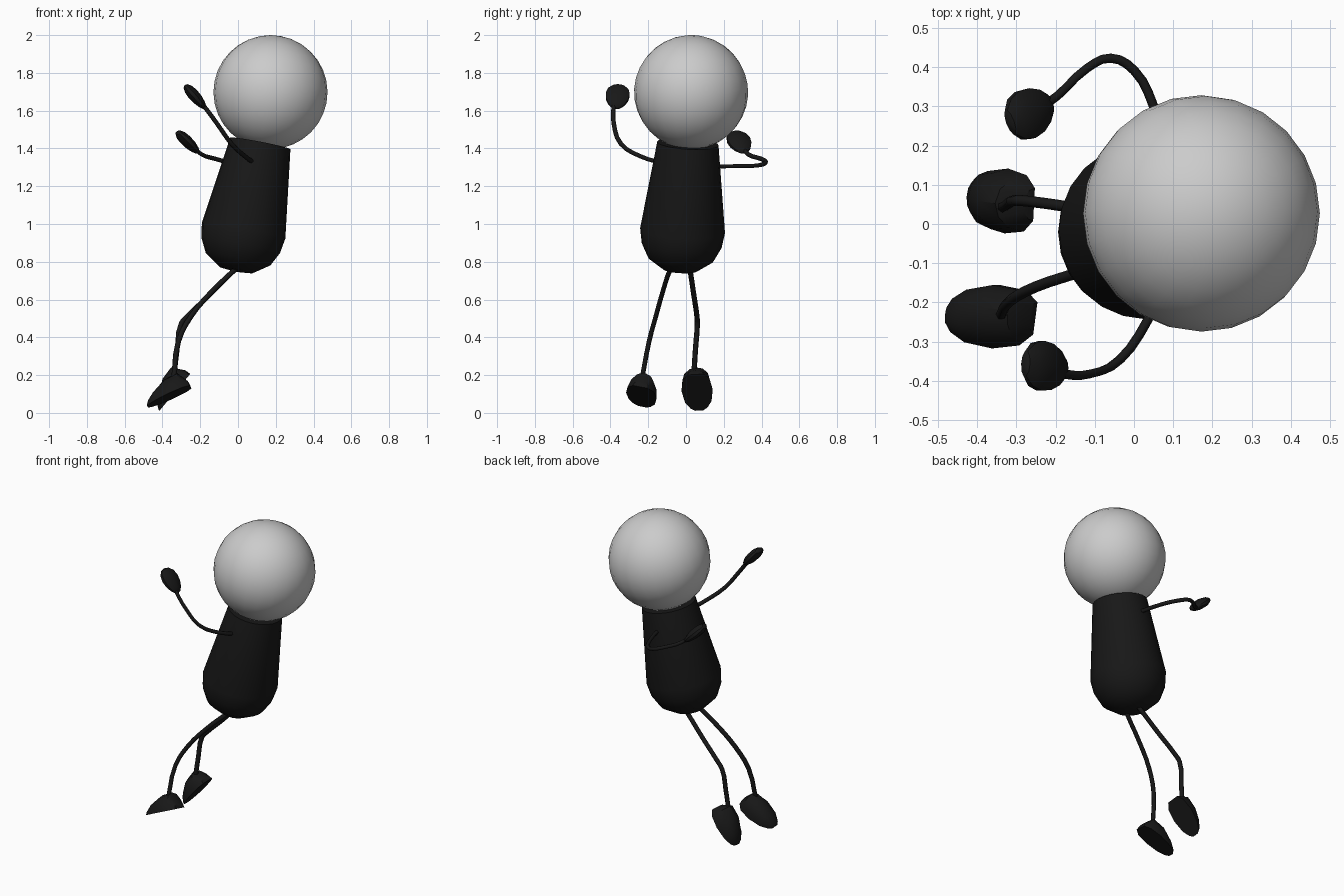
import bpy, bmesh, math
from mathutils import Vector, Matrix

if "Cube" in bpy.data.objects:
    bpy.data.objects.remove(bpy.data.objects["Cube"])

black = bpy.data.materials.new("black")
black.diffuse_color = (0.009, 0.009, 0.009, 1)
black.use_nodes = True
black.node_tree.nodes["Principled BSDF"].inputs["Base Color"].default_value = black.diffuse_color


def frame(origin, forward, side):
    """Matrix with local z along forward and local x as near to side as possible."""
    z = Vector(forward).normalized()
    x = Vector(side)
    x = (x - z * x.dot(z)).normalized()
    m = Matrix((x, z.cross(x), z)).transposed().to_4x4()
    return Matrix.Translation(origin) @ m


def finish(name, bm, matrix, mat=None, angle=35):
    bmesh.ops.recalc_face_normals(bm, faces=bm.faces)
    mesh = bpy.data.meshes.new(name)
    bm.to_mesh(mesh)
    bm.free()
    mesh.transform(matrix)
    ob = bpy.data.objects.new(name, mesh)
    bpy.context.collection.objects.link(ob)
    if mat:
        mesh.materials.append(mat)
    bpy.ops.object.select_all(action='DESELECT')
    ob.select_set(True)
    bpy.context.view_layer.objects.active = ob
    bpy.ops.object.shade_smooth_by_angle(angle=math.radians(angle))
    return ob


def loft(rings):
    """Skin closed rings of points and cap both ends."""
    bm = bmesh.new()
    loops = [[bm.verts.new(p) for p in ring] for ring in rings]
    n = len(loops[0])
    for a, b in zip(loops, loops[1:]):
        for i in range(n):
            j = (i + 1) % n
            bm.faces.new((a[i], a[j], b[j], b[i]))
    bm.faces.new(loops[0])
    bm.faces.new(loops[-1])
    return bm


def circle(r, z, n=24):
    return [(r * math.cos(2 * math.pi * i / n), r * math.sin(2 * math.pi * i / n), z)
            for i in range(n)]


def limb(name, points, radius):
    cu = bpy.data.curves.new(name, 'CURVE')
    cu.dimensions = '3D'
    cu.bevel_depth = radius
    cu.bevel_resolution = 1
    cu.resolution_u = 3
    cu.use_fill_caps = True
    sp = cu.splines.new('BEZIER')
    sp.bezier_points.add(len(points) - 1)
    for bp, p in zip(sp.bezier_points, points):
        bp.co = p
        bp.handle_left_type = bp.handle_right_type = 'AUTO'
    cu.materials.append(black)
    ob = bpy.data.objects.new(name, cu)
    bpy.context.collection.objects.link(ob)
    bpy.ops.object.select_all(action='DESELECT')
    ob.select_set(True)
    bpy.context.view_layer.objects.active = ob
    bpy.ops.object.convert(target='MESH')


def hand(name, centre, forward, side):
    bm = bmesh.new()
    bmesh.ops.create_uvsphere(bm, u_segments=10, v_segments=7, radius=1)
    for v in bm.verts:
        taper = 1 + 0.18 * v.co.z  # narrower at the wrist
        v.co = (v.co.x * 0.066 * taper, v.co.y * 0.03 * taper, v.co.z * 0.085)
    finish(name, bm, frame(centre, forward, side), black)


def foot(name, centre, toe, side):
    # half-oval sections from heel to toe: position, half width, height
    sections = [(-0.125, 0.042, 0.035), (-0.09, 0.072, 0.1), (-0.015, 0.083, 0.096),
                (0.065, 0.07, 0.06), (0.108, 0.045, 0.03), (0.125, 0.022, 0.008)]
    rings = [[(w * math.cos(math.pi * i / 6), h * math.sin(math.pi * i / 6), t)
              for i in range(7)] for t, w, h in sections]
    finish(name, loft(rings), frame(centre, toe, side), black)


# body: leaning tapered barrel with rounded bottom
axis = Vector((0.188, 0.06, 0.98))
profile = [(0.1625, 0), (0.225, -0.47), (0.212, -0.55), (0.174, -0.625), (0.09, -0.683), (0.03, -0.69)]
finish("body", loft([circle(r, z) for r, z in profile]),
       frame((0.118, 0.01, 1.426), axis, (1, 0, 0)), black, 50)

# head
bm = bmesh.new()
bmesh.ops.create_uvsphere(bm, u_segments=24, v_segments=16, radius=0.302)
finish("head", bm, frame((0.172, 0.027, 1.698), axis, (1, 0, 0)))

# arms and hands
limb("front_arm", [(0.09, -0.12, 1.32), (0.035, -0.245, 1.36), (-0.035, -0.345, 1.425),
                   (-0.11, -0.382, 1.53), (-0.177, -0.383, 1.62), (-0.22, -0.37, 1.67)], 0.012)
limb("back_arm", [(0.1, 0.12, 1.305), (0.05, 0.3, 1.307), (0, 0.392, 1.312), (-0.06, 0.423, 1.328),
                  (-0.12, 0.397, 1.345), (-0.195, 0.327, 1.37), (-0.25, 0.29, 1.42)], 0.012)
hand("front_hand", (-0.226, -0.363, 1.673), (-0.06, 0.008, 0.068), (0, 1, 0))
hand("back_hand", (-0.265, 0.284, 1.432), (-0.063, -0.03, 0.064), (0, 1, -0.2))

# legs and feet
limb("front_leg", [(0.03, -0.06, 0.8), (-0.02, -0.085, 0.755), (-0.145, -0.125, 0.635),
                   (-0.25, -0.16, 0.51), (-0.315, -0.195, 0.38), (-0.34, -0.235, 0.17)], 0.014)
limb("back_leg", [(0.03, 0.015, 0.8), (-0.02, 0.022, 0.755), (-0.155, 0.042, 0.62),
                  (-0.27, 0.058, 0.51), (-0.3, 0.06, 0.475), (-0.322, 0.05, 0.335), (-0.34, 0.04, 0.18)], 0.014)
foot("front_foot", (-0.365, -0.236, 0.085), (-0.227, 0.01, -0.105), (0, -1, 0.25))
foot("back_foot", (-0.335, 0.06, 0.108), (-0.155, 0.02, -0.185), (0, -1, 0))
